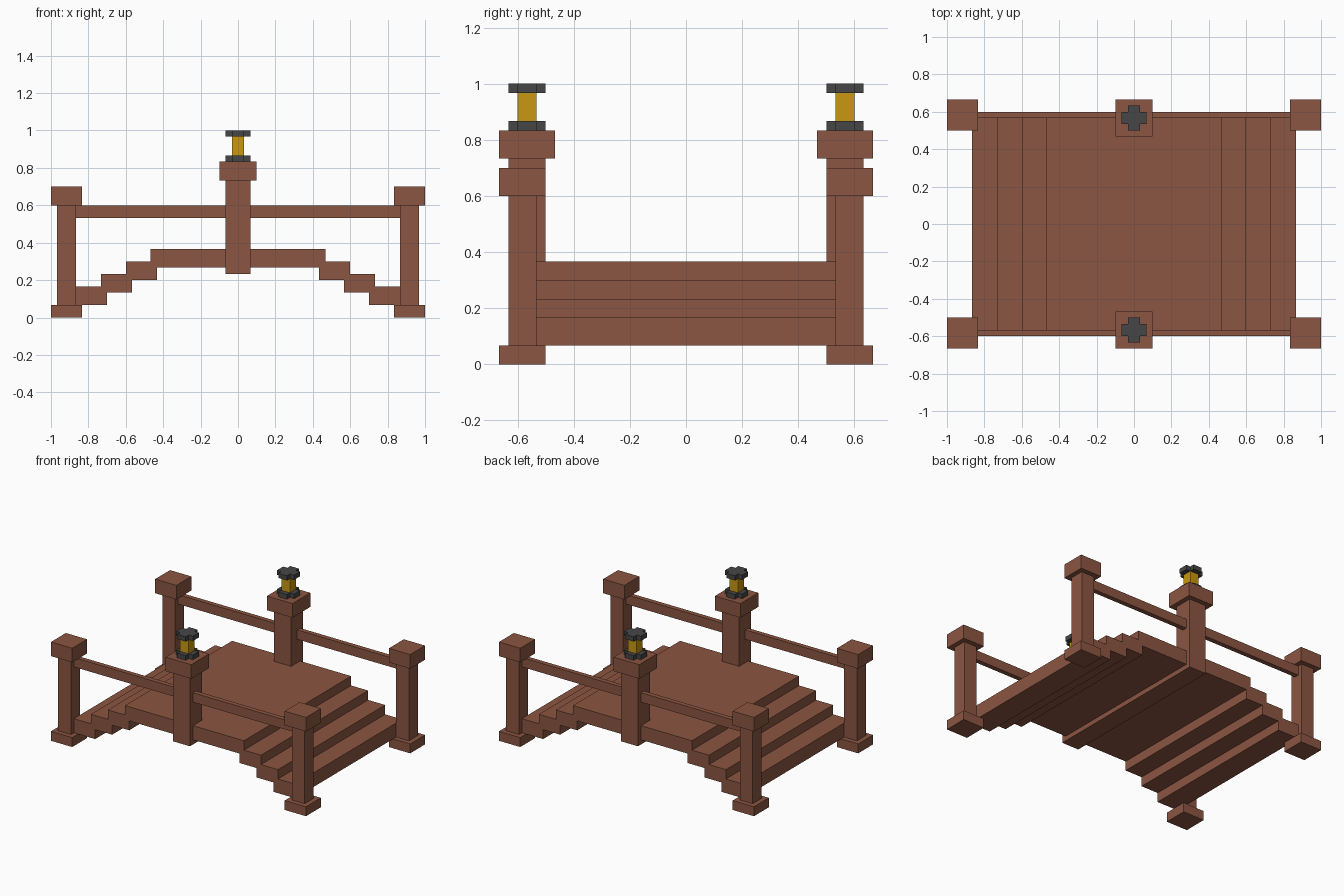
import bpy

if "Cube" in bpy.data.objects:
    bpy.data.objects.remove(bpy.data.objects["Cube"])

U = 1 / 30  # the model sits on a regular grid of this size


def material(name, rgb):
    m = bpy.data.materials.new(name)
    m.diffuse_color = (*rgb, 1)
    m.use_nodes = True
    m.node_tree.nodes["Principled BSDF"].inputs["Base Color"].default_value = m.diffuse_color
    return m


WOOD = material("brown wood", (0.258, 0.093, 0.054))
GOLD = material("lamp gold", (0.58, 0.31, 0.006))
IRON = material("dark iron", (0.061, 0.061, 0.061))


def box(name, x, y, z, mat=WOOD):
    """Box from (min, max) ranges given in grid units."""
    size = [(r[1] - r[0]) * U for r in (x, y, z)]
    centre = [(r[1] + r[0]) / 2 * U for r in (x, y, z)]
    bpy.ops.mesh.primitive_cube_add(size=1, location=centre)
    o = bpy.context.object
    o.name = name
    o.scale = size
    bpy.ops.object.transform_apply(location=False, rotation=False, scale=True)
    o.data.materials.append(mat)
    return o


def block(name, cx, cy, hx, hy, z, mat=WOOD):
    """Box from a centre and half sizes."""
    return box(name, (cx - hx, cx + hx), (cy - hy, cy + hy), z, mat)


def cross(name, cx, cy, z, mat):
    """Plus-shaped plate, extruded from a 12-point outline."""
    outline = [(1, 1), (1, 2), (-1, 2), (-1, 1), (-2, 1), (-2, -1),
               (-1, -1), (-1, -2), (1, -2), (1, -1), (2, -1), (2, 1)]
    n = len(outline)
    verts = [((cx + x) * U, (cy + y) * U, h * U) for h in z for x, y in outline]
    faces = [tuple(reversed(range(n))), tuple(range(n, 2 * n))]
    faces += [(i, (i + 1) % n, n + (i + 1) % n, n + i) for i in range(n)]
    mesh = bpy.data.meshes.new(name)
    mesh.from_pydata(verts, [], faces)
    mesh.materials.append(mat)
    o = bpy.data.objects.new(name, mesh)
    bpy.context.collection.objects.link(o)


# Raised deck and the beam underneath
box("deck", (-14, 14), (-18, 18), (8, 11))
box("under_beam", (-2, 2), (-15, 15), (7, 8))

# Three steps down on each side
for side in (-1, 1):
    for i in range(3):
        block("step", side * (23.5 - 4 * i), 0, 2.5, 18, (2 + 2 * i, 5 + 2 * i))

for s in (-1, 1):
    # Corner posts with foot and cap
    for e in (-1, 1):
        block("corner_foot", e * 27.5, s * 17.5, 2.5, 2.5, (0, 2))
        block("corner_post", e * 27.5, s * 17.5, 1.5, 1.5, (2, 18))
        block("corner_cap", e * 27.5, s * 17.5, 2.5, 2.5, (18, 21))
        # Handrail half, from middle post to corner post
        block("handrail", e * 14, s * 17.5, 12, 0.5, (16, 18))
    # Middle post and cap
    block("middle_post", 0, s * 17, 2, 2, (7, 22))
    block("middle_cap", 0, s * 17, 3, 3, (22, 25))
    # Lantern
    cross("lantern_base", 0, s * 17, (25, 26), IRON)
    block("lantern_glass", 0, s * 17, 1, 1, (26, 29), GOLD)
    cross("lantern_top", 0, s * 17, (29, 30), IRON)
